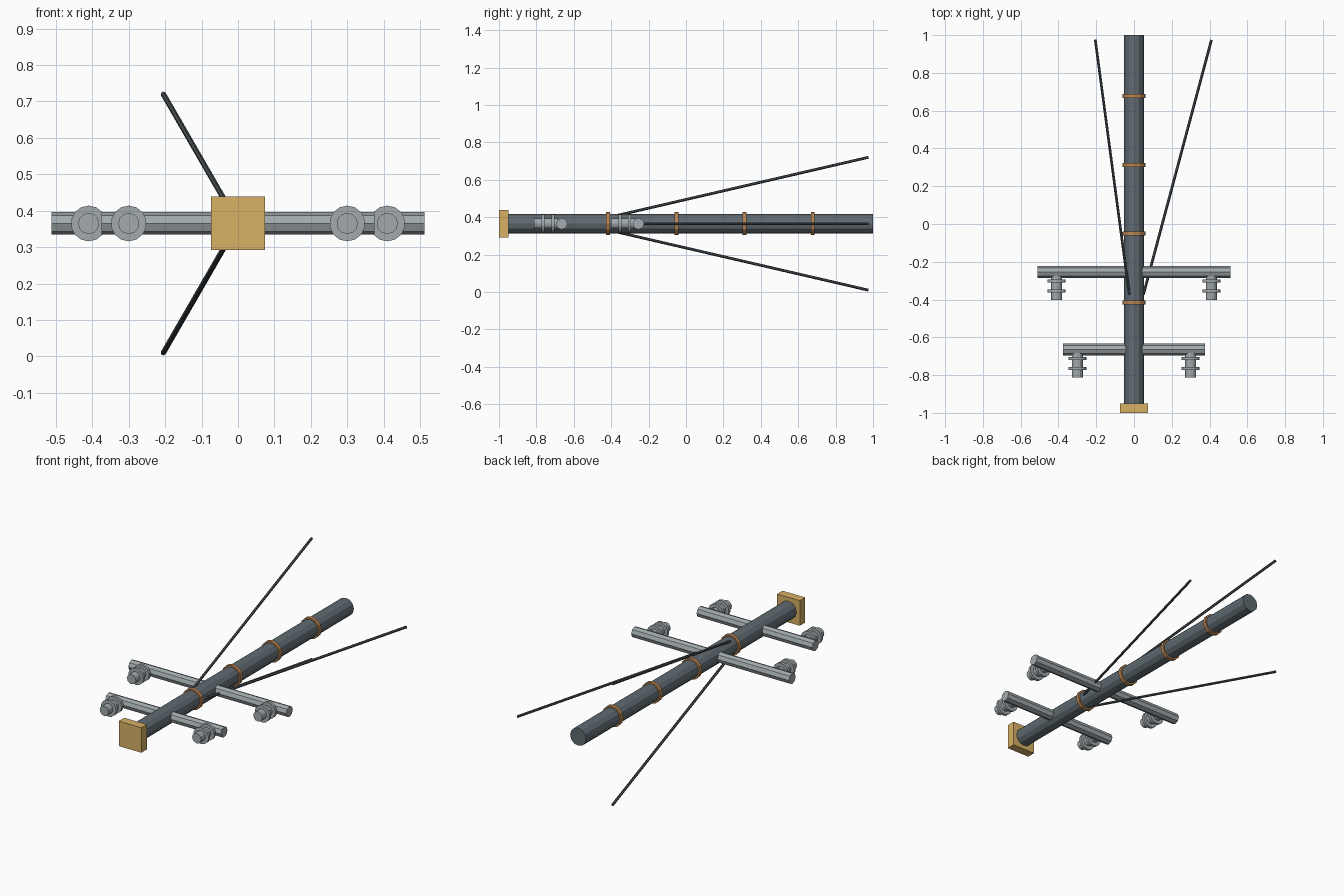
import bpy
from math import cos, sin, pi, radians
from mathutils import Vector

cube = bpy.data.objects.get("Cube")
if cube:
    bpy.data.objects.remove(cube, do_unlink=True)

AXIS_Z = 0.365


def material(name, color):
    m = bpy.data.materials.new(name)
    m.use_nodes = True
    rgba = (*color, 1)
    m.diffuse_color = rgba
    m.node_tree.nodes["Principled BSDF"].inputs["Base Color"].default_value = rgba
    return m


dark_steel = material("dark_steel", (0.115, 0.145, 0.163))
light_steel = material("light_steel", (0.36, 0.40, 0.42))
brass = material("brass", (0.68, 0.44, 0.13))
copper = material("copper", (0.48, 0.23, 0.085))
cable = material("dark_cable", (0.072, 0.085, 0.092))


def finish(name, mat):
    ob = bpy.context.object
    ob.name = ob.data.name = name
    ob.data.materials.append(mat)
    return ob


def rod(name, start, end, radius, sides, mat):
    """Straight faceted cylinder between two points."""
    a, b = Vector(start), Vector(end)
    bpy.ops.mesh.primitive_cylinder_add(vertices=sides, radius=radius, depth=(b - a).length)
    ob = finish(name, mat)
    ob.data.transform(Vector((0, 0, 1)).rotation_difference(b - a).to_matrix().to_4x4())
    ob.location = (a + b) / 2
    return ob


# Main pole and square end block
rod("main_pole", (0, -0.96, AXIS_Z), (0, 1, AXIS_Z), 0.052, 12, dark_steel)
bpy.ops.mesh.primitive_cube_add(size=1, location=(0, -0.975, AXIS_Z))
block = finish("end_block", brass)
block.scale = (0.147, 0.05, 0.147)

# Evenly spaced flat bands around the pole
for i in range(4):
    y = -0.416 + i * 0.3645
    rod(f"band_{i + 1}", (0, y - 0.0105, AXIS_Z), (0, y + 0.0105, AXIS_Z), 0.0615, 12, copper)

# Cross arms, each with a ribbed insulator near both ends
for label, y, half, ix in (("front", -0.664, 0.375, 0.3), ("rear", -0.254, 0.512, 0.41)):
    rod(f"{label}_cross_arm", (-half, y, AXIS_Z), (half, y, AXIS_Z), 0.031, 8, light_steel)
    for side, x in (("left", ix), ("right", -ix)):
        rod(f"{label}_{side}_insulator", (x, y - 0.02, AXIS_Z), (x, y - 0.148, AXIS_Z),
            0.029, 12, light_steel)
        for n, dy in enumerate((0.047, 0.1)):
            rod(f"{label}_{side}_insulator_rib_{n + 1}", (x, y - dy + 0.008, AXIS_Z),
                (x, y - dy - 0.008, AXIS_Z), 0.049, 14, light_steel)

# Three stay cables fanning out behind
for i, deg in enumerate((0, 120, 240)):
    c, s = cos(radians(deg)), sin(radians(deg))
    rod(f"stay_cable_{i + 1}", (c * 0.05, -0.373, AXIS_Z + s * 0.05),
        (c * 0.41, 0.975, AXIS_Z + s * 0.41), 0.0075, 6, cable)
